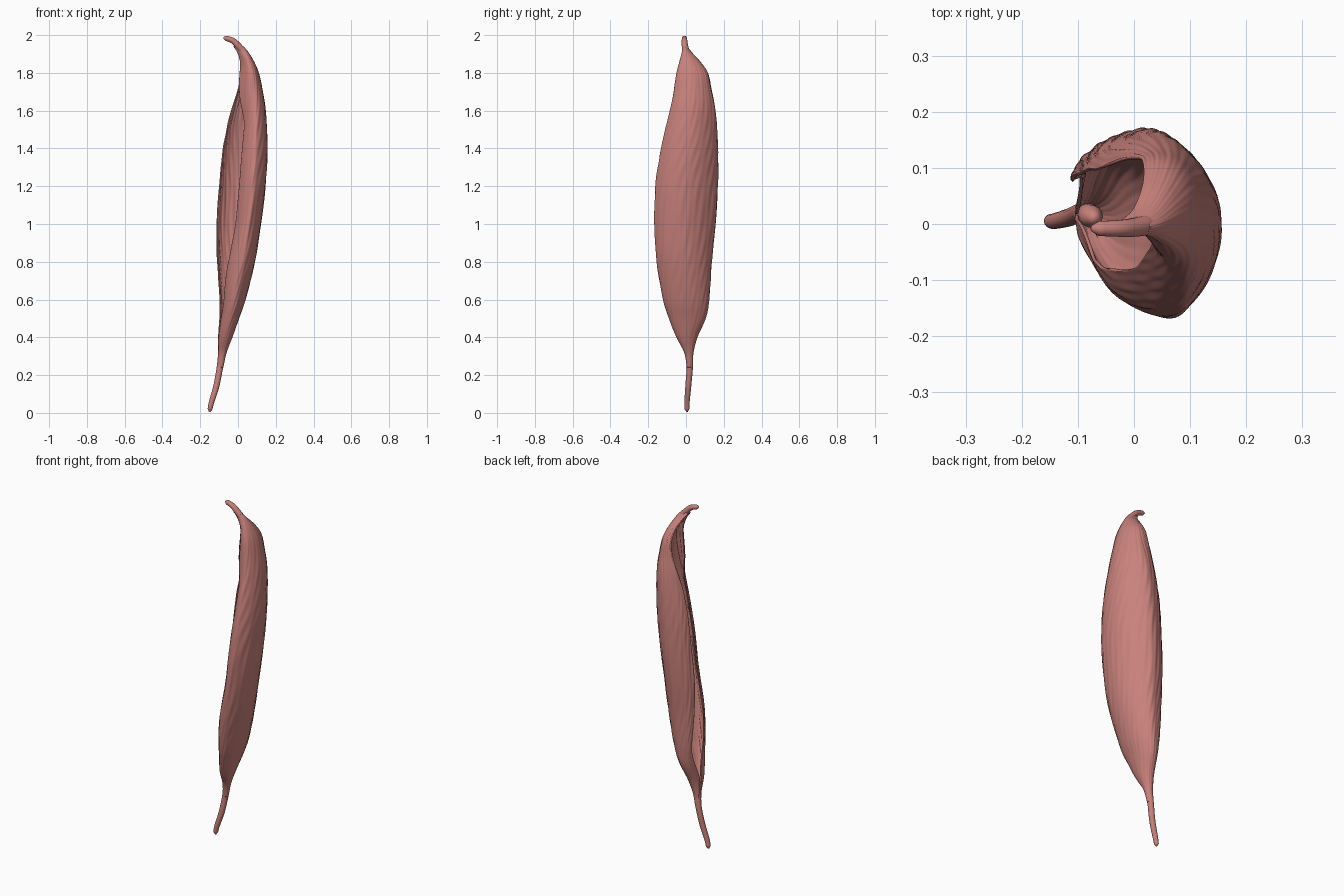
import bpy, math
from mathutils import Vector

cube = bpy.data.objects.get("Cube")
if cube:
    bpy.data.objects.remove(cube)

mat = bpy.data.materials.new("dried_petal")
mat.use_nodes = True
colour = (0.58, 0.22, 0.2, 1)
mat.diffuse_color = colour
bsdf = mat.node_tree.nodes["Principled BSDF"]
bsdf.inputs["Base Color"].default_value = colour
bsdf.inputs["Roughness"].default_value = 0.8


def spline(points, t):
    """Smooth curve through the points, with t running from 0 to 1."""
    pts = [Vector(p) for p in points]
    s = min(max(t, 0), 0.99999) * (len(pts) - 1)
    i = int(s)
    f = s - i
    b, c = pts[i], pts[i + 1]
    a = pts[i - 1] if i else 2 * b - c
    d = pts[i + 2] if i + 2 < len(pts) else 2 * c - b
    return b + 0.5 * f * (c - a + f * (2 * a - 5 * b + 4 * c - d + f * (3 * (b - c) + d - a)))


def smooth_step(low, high, value):
    f = min(max((value - low) / (high - low), 0), 1)
    return f * f * (3 - 2 * f)


def mesh_object(name, rings, closed=False):
    """Skin a list of equally long rings of points."""
    n = len(rings[0])
    verts = [p for ring in rings for p in ring]
    faces = []
    for r in range(len(rings) - 1):
        for k in range(n if closed else n - 1):
            j = (k + 1) % n
            faces.append((r * n + k, r * n + j, (r + 1) * n + j, (r + 1) * n + k))
    if closed:
        faces.append(tuple(reversed(range(n))))
        faces.append(tuple(range(len(verts) - n, len(verts))))
    mesh = bpy.data.meshes.new(name)
    mesh.from_pydata(verts, [], faces)
    mesh.materials.append(mat)
    obj = bpy.data.objects.new(name, mesh)
    bpy.context.collection.objects.link(obj)
    mesh.shade_smooth()
    return obj


def tube(name, path, sides=14, steps=28):
    """Tapered tube; each path point is x, y, z, radius."""
    rings = []
    for i in range(steps + 1):
        t = i / steps
        p = spline(path, t)
        tangent = (spline(path, t + 0.01) - spline(path, t - 0.01)).to_3d().normalized()
        u = tangent.cross(Vector((0, 1, 0))).normalized()
        v = tangent.cross(u)
        # rounded ends
        r = p[3] * min(1, 0.35 + 10 * min(t, 1 - t))
        rings.append([p.to_3d() + r * (u * math.cos(a) + v * math.sin(a))
                      for a in (2 * math.pi * k / sides for k in range(sides))])
    return mesh_object(name, rings, closed=True)


# Rolled sheet: z, x low, x high, y low, y high
bounds = [
    (0.24, -0.11, -0.078, 0.005, 0.034),
    (0.32, -0.105, -0.06, -0.01, 0.04),
    (0.4, -0.105, -0.03, -0.05, 0.06),
    (0.5, -0.1, 0.005, -0.09, 0.103),
    (0.6, -0.1, 0.04, -0.12, 0.12),
    (0.8, -0.112, 0.09, -0.157, 0.135),
    (1.0, -0.114, 0.122, -0.17, 0.155),
    (1.2, -0.1, 0.145, -0.165, 0.167),
    (1.4, -0.08, 0.156, -0.135, 0.168),
    (1.6, -0.04, 0.147, -0.09, 0.157),
    (1.72, -0.008, 0.128, -0.065, 0.135),
    (1.8, 0.008, 0.11, -0.05, 0.115),
    (1.86, 0.01, 0.085, -0.035, 0.075),
    (1.91, -0.005, 0.055, -0.022, 0.03),
    (1.94, -0.025, 0.03, -0.018, 0.008),
]
# Cross-sections from the back edge, around the spine side, to the front edge
base = [(-1, 0.25), (-0.9, 0.65), (-0.5, 0.94), (0.05, 1), (0.6, 0.78), (0.92, 0.35),
        (1, -0.1), (0.8, -0.65), (0.35, -0.97), (-0.3, -0.96), (-0.8, -0.6), (-1, 0.05)]
lower = [(-0.97, 0.72), (-0.8, 0.88), (-0.4, 0.99), (0.1, 1), (0.6, 0.76), (0.92, 0.35),
         (1, -0.1), (0.82, -0.6), (0.42, -0.95), (0, -1), (-0.4, -0.82), (-0.66, -0.5)]
middle = [(-1, 0.54), (-0.85, 0.75), (-0.5, 0.93), (0, 1), (0.48, 0.75), (0.86, 0.34),
          (1, -0.1), (0.88, -0.6), (0.5, -0.97), (0.2, -0.87), (0, -0.67), (-0.14, -0.46)]
scoop = [(-0.85, 0.95), (-0.55, 1), (-0.2, 1), (0.2, 0.92), (0.55, 0.72), (0.83, 0.4),
         (1, 0), (0.92, -0.45), (0.65, -0.85), (0.25, -1), (-0.3, -0.85), (-1, -0.3)]

ROWS, COLS = 140, 180
profiles = [[spline(p, k / COLS) for k in range(COLS + 1)]
            for p in (base, lower, middle, scoop)]
rings = []
for i in range(ROWS + 1):
    z, x0, x1, y0, y1 = spline(bounds, i / ROWS)
    parting = smooth_step(0.38, 0.62, z)
    recess = smooth_step(0.55, 1.05, z)
    opening = smooth_step(1.5, 1.82, z)
    ring = []
    for k, (a, b, c, d) in enumerate(zip(*profiles)):
        t = k / COLS
        p = a.lerp(b, parting).lerp(c, recess).lerp(d, opening)
        # fine diagonal wrinkles
        p *= 1 + 0.012 * math.sin(110 * t + 30 * z + 2 * math.sin(9 * z)) * math.sin(31 * t - 5 * z)
        ring.append(Vector(((x0 + x1) / 2 + p.x * (x1 - x0) / 2,
                            (y0 + y1) / 2 + p.y * (y1 - y0) / 2, z)))
    rings.append(ring)
sheet = mesh_object("rolled_petal", rings)
solid = sheet.modifiers.new("thickness", "SOLIDIFY")
solid.thickness = 0.006
solid.offset = 1 if sheet.data.polygons[0].normal.x > 0 else -1

# Stem and hooked tip
tube("stem", [(-0.15, 0.006, 0.006, 0.012), (-0.142, 0.005, 0.05, 0.014),
              (-0.115, 0.012, 0.14, 0.016), (-0.096, 0.02, 0.24, 0.017),
              (-0.085, 0.018, 0.31, 0.02), (-0.07, 0.01, 0.38, 0.02)])
tube("hooked_tip", [(0.035, 0.008, 1.87, 0.014), (0.026, 0.0, 1.91, 0.018),
                    (0.0, -0.006, 1.945, 0.017), (-0.03, -0.008, 1.972, 0.015),
                    (-0.076, -0.008, 1.987, 0.013)])
